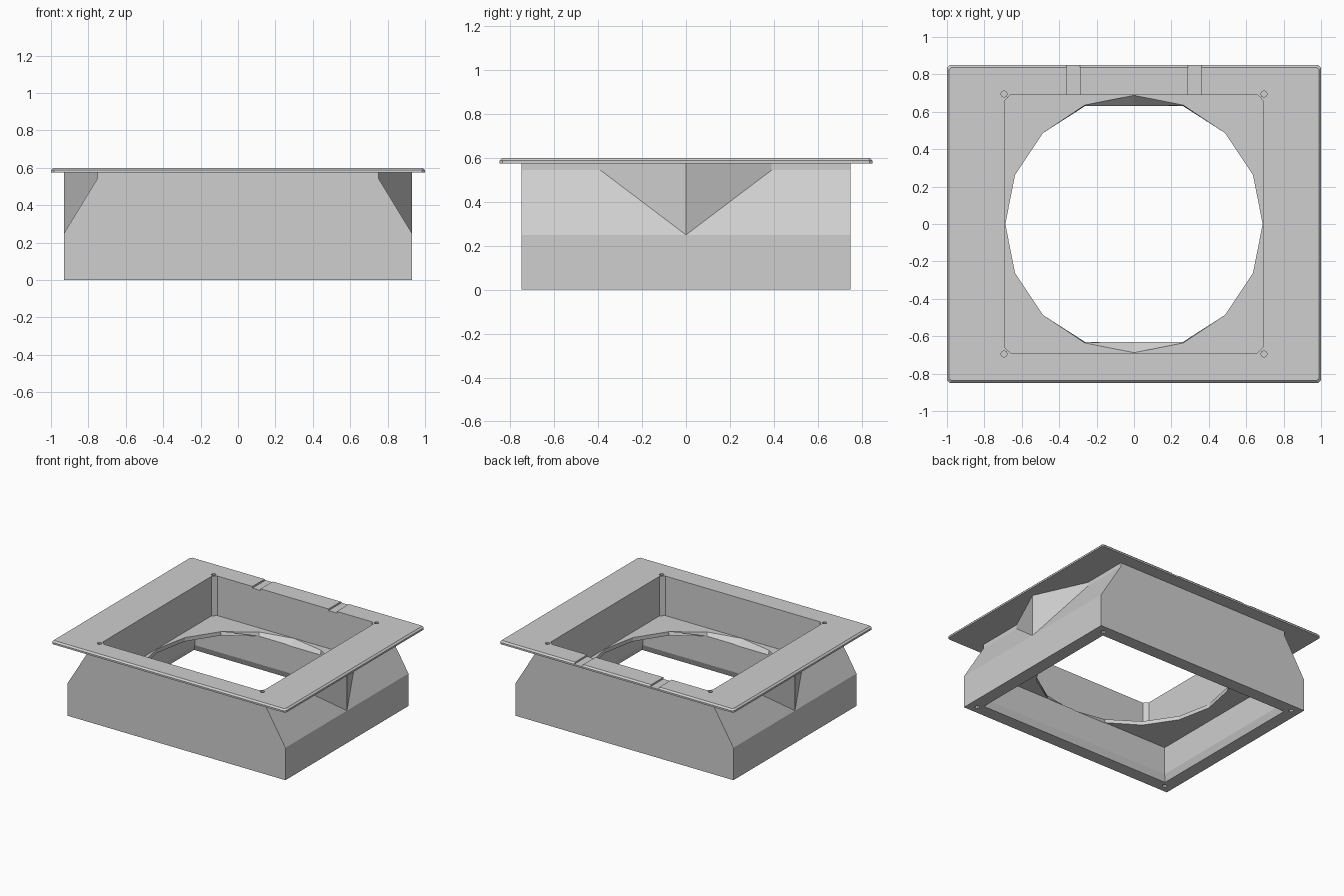
import bpy, bmesh, math

if "Cube" in bpy.data.objects:
    bpy.data.objects.remove(bpy.data.objects["Cube"], do_unlink=True)

grey = bpy.data.materials.new("light grey")
grey.use_nodes = True
COLOUR = (0.62, 0.62, 0.62, 1)
grey.diffuse_color = COLOUR
grey.node_tree.nodes["Principled BSDF"].inputs["Base Color"].default_value = COLOUR


def rect(hx, hy, chamfer=0.0, cx=0.0, cy=0.0):
    """Counter-clockwise rectangle outline, optionally with cut corners."""
    pts = []
    for sx, sy in ((1, -1), (1, 1), (-1, 1), (-1, -1)):
        if chamfer:
            a = (cx + sx * (hx - chamfer), cy + sy * hy)
            b = (cx + sx * hx, cy + sy * (hy - chamfer))
            pts += [a, b] if sx * sy < 0 else [b, a]
        else:
            pts.append((cx + sx * hx, cy + sy * hy))
    return pts


def ngon(n, r, cx=0.0, cy=0.0):
    return [(cx + r * math.cos(math.tau * i / n), cy + r * math.sin(math.tau * i / n))
            for i in range(n)]


def loft(name, *rings):
    """Closed solid through stacked (outline, z) rings."""
    bm = bmesh.new()
    loops = [[bm.verts.new((x, y, z)) for x, y in pts] for pts, z in rings]
    n = len(loops[0])
    for low, high in zip(loops, loops[1:]):
        for i in range(n):
            j = (i + 1) % n
            bm.faces.new((low[i], low[j], high[j], high[i]))
    bm.faces.new(loops[0][::-1])
    bm.faces.new(loops[-1])
    bmesh.ops.recalc_face_normals(bm, faces=bm.faces[:])
    mesh = bpy.data.meshes.new(name)
    bm.to_mesh(mesh)
    bm.free()
    mesh.materials.append(grey)
    obj = bpy.data.objects.new(name, mesh)
    bpy.context.collection.objects.link(obj)
    return obj


def cut(target, cutters):
    """Subtract each cutter from the target, then discard the cutters."""
    for c in cutters:
        c.hide_render = True
        mod = target.modifiers.new("cut", "BOOLEAN")
        mod.operation = "DIFFERENCE"
        mod.solver = "EXACT"
        mod.object = c
    bpy.context.view_layer.update()
    graph = bpy.context.evaluated_depsgraph_get()
    mesh = bpy.data.meshes.new_from_object(target.evaluated_get(graph))
    target.modifiers.clear()
    target.data = mesh
    for c in cutters:
        bpy.data.objects.remove(c, do_unlink=True)


SIGNS = [(sx, sy) for sx in (-1, 1) for sy in (-1, 1)]
TOP, RIM, FLOOR, CEILING = 0.6, 0.575, 0.295, 0.265
OPENING = rect(0.69, 0.69, 0.03)


def corner_holes(x, y, z0, z1):
    return [loft("hole_cutter", (ngon(8, 0.017, sx * x, sy * y), z0),
                 (ngon(8, 0.017, sx * x, sy * y), z1)) for sx, sy in SIGNS]


# Body with sloping shoulders on both sides
body = loft("body", (rect(0.93, 0.75), 0), (rect(0.93, 0.75), 0.25),
            (rect(0.75, 0.75), 0.545), (rect(0.75, 0.75), RIM))

# Upper pocket, flared lower cavity, and the round hole joining them
round_hole = ngon(16, 0.688)
hole_foot = [(x, max(-0.629, min(0.629, y))) for x, y in round_hole]
pocket = loft("pocket_cutter", (OPENING, FLOOR), (OPENING, 0.7))
cavity = loft("cavity_cutter", (rect(0.834, 0.654), -0.01),
              (rect(0.81, 0.63), 0.05), (rect(0.81, 0.63), CEILING))
hole = loft("round_cutter", (hole_foot, CEILING - 0.005),
            (round_hole, FLOOR), (round_hole, FLOOR + 0.02))
cut(body, [pocket, cavity, hole]
    + corner_holes(0.695, 0.695, 0.4, 0.7)
    + corner_holes(0.86, 0.69, -0.1, 0.12))

# Top plate with bevelled rim, square opening and two rear grooves
plate = loft("top_plate", (rect(1, 0.85, 0.015), RIM),
             (rect(1, 0.85, 0.015), 0.588), (rect(0.988, 0.838, 0.012), TOP))
grooves = [loft("groove_cutter", (rect(0.035, 0.15, 0, s * 0.325, 0.8), TOP - 0.013),
                (rect(0.035, 0.15, 0, s * 0.325, 0.8), 0.7)) for s in (-1, 1)]
cut(plate, [loft("opening_cutter", (OPENING, 0.5), (OPENING, 0.7))]
    + grooves + corner_holes(0.695, 0.695, 0.5, 0.7))

# Wedge-shaped brace under each side of the plate
for side, s in (("left", 1), ("right", -1)):
    wide = [(s * 0.93, 0), (s * 0.72, 0.455), (s * 0.72, -0.455)]
    foot = [(s * 0.93, 0), (s * 0.9, 0.065), (s * 0.9, -0.065)]
    loft(side + "_brace", (foot, 0.25), (wide, 0.3), (wide, RIM))
